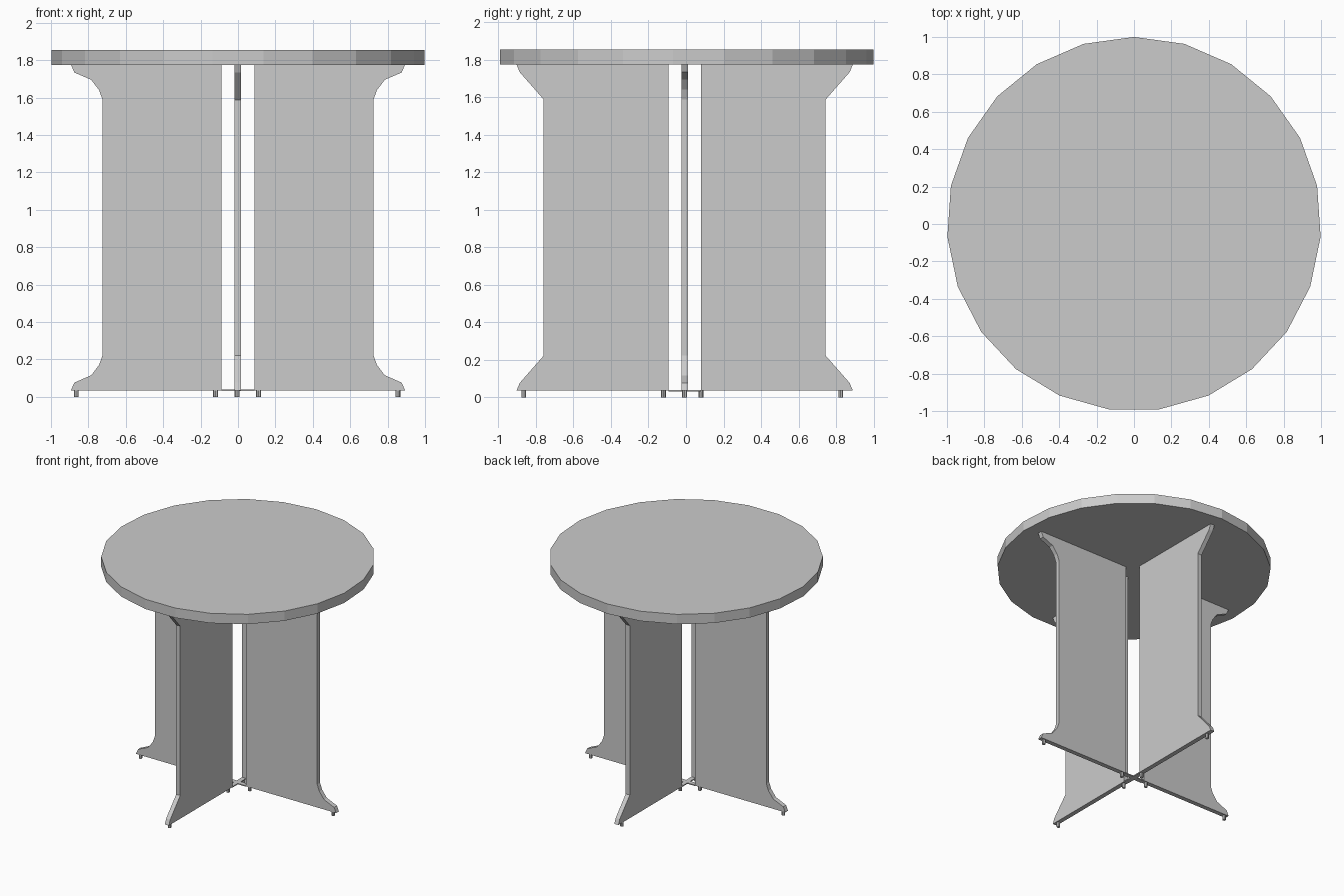
import bpy, bmesh, math
from mathutils import Vector

if "Cube" in bpy.data.objects:
    bpy.data.objects.remove(bpy.data.objects["Cube"])


def prism(name, points, direction):
    """Extrude a flat outline along a direction into a closed solid."""
    bm = bmesh.new()
    face = bm.faces.new([bm.verts.new(p) for p in points])
    ext = bmesh.ops.extrude_face_region(bm, geom=[face], use_keep_orig=True)
    verts = [g for g in ext["geom"] if isinstance(g, bmesh.types.BMVert)]
    bmesh.ops.translate(bm, verts=verts, vec=Vector(direction))
    bmesh.ops.recalc_face_normals(bm, faces=bm.faces)
    mesh = bpy.data.meshes.new(name)
    bm.to_mesh(mesh)
    bm.free()
    obj = bpy.data.objects.new(name, mesh)
    bpy.context.collection.objects.link(obj)
    return obj


def disc(name, x, y, z, radius, height, sides):
    ring = [2 * math.pi * i / sides for i in range(sides)]
    return prism(name, [(x + radius * math.sin(a), y + radius * math.cos(a), z)
                        for a in ring], (0, 0, height))


CX, CY = -0.002, -0.007      # centre of the leg cross
T = 0.036                    # panel thickness
Z0, Z1 = 0.035, 1.775        # panel bottom and top
IN = 0.087                   # inner edge distance

# Round 23-sided table top
disc("table_top", 0, 0, Z1, 1.0, 0.079, 23)

# Outer edge of each panel type, lower half; mirrored about mid height
curved = [(0.893, Z0), (0.875, 0.076), (0.785, 0.115), (0.743, 0.17), (0.724, 0.222)]
straight = [(0.897, Z0), (0.88, 0.076), (0.752, 0.222)]


def outline(edge):
    upper = [(r, Z0 + Z1 - z) for r, z in reversed(edge)]
    return [(IN, Z0)] + edge + upper + [(IN, Z1)]


# Four leg panels
for side, s in (("left", -1), ("right", 1)):
    prism(side + "_leg_panel",
          [(s * r, CY - T / 2, z) for r, z in outline(curved)], (0, T, 0))
for side, s in (("front", -1), ("back", 1)):
    prism(side + "_leg_panel",
          [(CX - T / 2, CY + s * r, z) for r, z in outline(straight)], (T, 0, 0))

# Thin cross strips joining the panels at the bottom
h = T / 2
prism("cross_strip_x", [(-IN, CY - h, Z0 - 0.003), (IN, CY - h, Z0 - 0.003),
                        (IN, CY + h, Z0 - 0.003), (-IN, CY + h, Z0 - 0.003)], (0, 0, 0.008))
prism("cross_strip_y", [(CX - h, CY - IN, Z0 - 0.003), (CX + h, CY - IN, Z0 - 0.003),
                        (CX + h, CY + IN, Z0 - 0.003), (CX - h, CY + IN, Z0 - 0.003)], (0, 0, 0.008))

# Small feet under both ends of every panel
for i, x in enumerate((-0.865, -0.12, 0.11, 0.855)):
    disc(f"side_foot_{i + 1}", x, CY, 0, 0.013, Z0, 8)
for i, y in enumerate((-0.865, -0.12, 0.08, 0.825)):
    disc(f"front_back_foot_{i + 1}", -0.005, y, 0, 0.013, Z0, 8)
